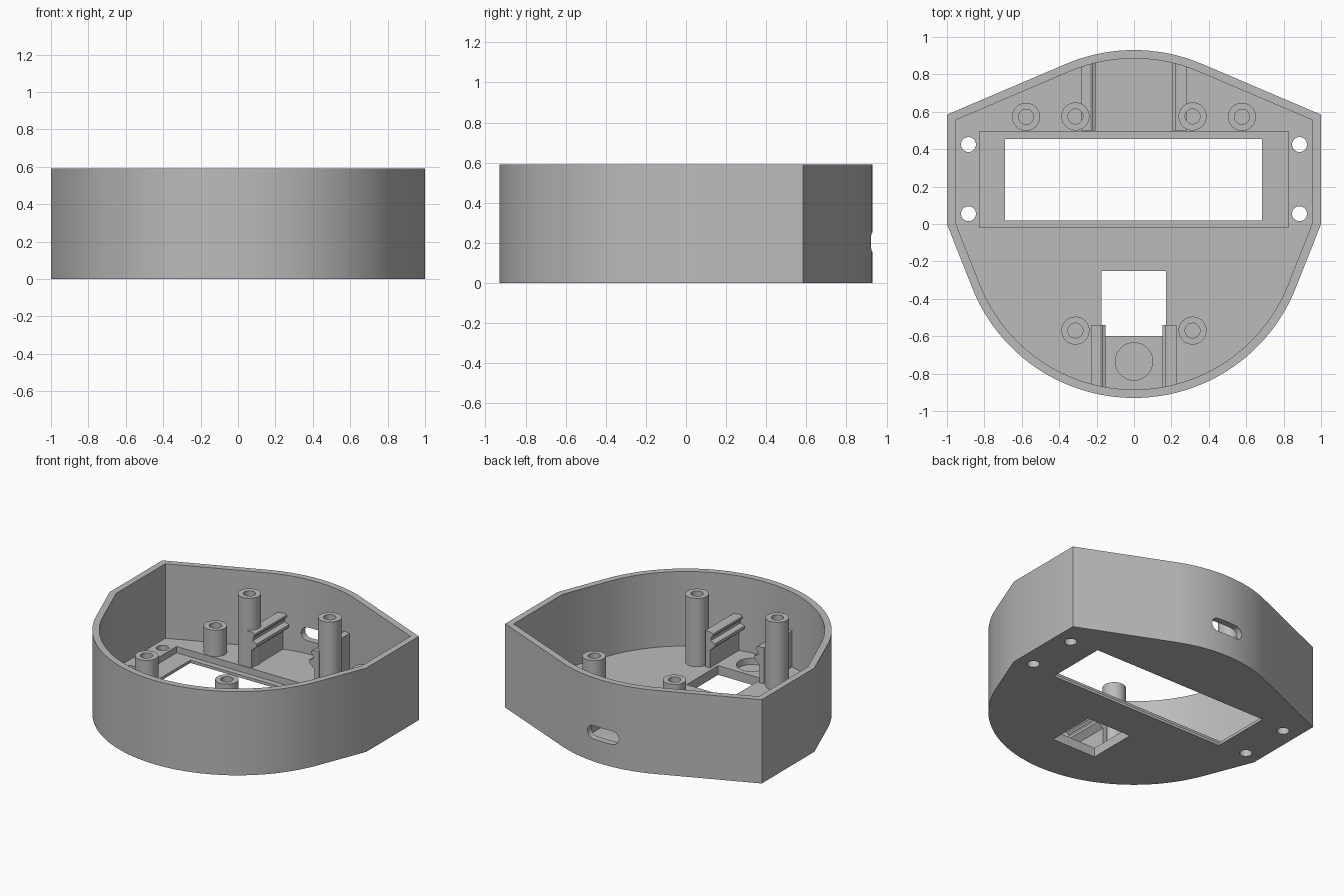
import bpy
import bmesh
from math import sin, cos, pi, radians

cube = bpy.data.objects.get("Cube")
if cube:
    bpy.data.objects.remove(cube, do_unlink=True)

grey = bpy.data.materials.new("plain grey plastic")
grey.use_nodes = True
COLOUR = (0.5, 0.5, 0.5, 1)
grey.diffuse_color = COLOUR
grey.node_tree.nodes["Principled BSDF"].inputs["Base Color"].default_value = COLOUR

HEIGHT = 0.59
FLOOR = 0.065      # floor thickness
WALL = 0.045


def prism(name, points, lo, hi, place=lambda u, v, w: (u, v, w)):
    """Extrude a closed 2D profile from lo to hi; place maps it into space."""
    bm = bmesh.new()
    a = [bm.verts.new(place(u, v, lo)) for u, v in points]
    b = [bm.verts.new(place(u, v, hi)) for u, v in points]
    bm.faces.new(a)
    bm.faces.new(b)
    for i in range(len(points)):
        j = (i + 1) % len(points)
        bm.faces.new((a[i], a[j], b[j], b[i]))
    bmesh.ops.recalc_face_normals(bm, faces=bm.faces)
    mesh = bpy.data.meshes.new(name)
    bm.to_mesh(mesh)
    bm.free()
    mesh.materials.append(grey)
    ob = bpy.data.objects.new(name, mesh)
    bpy.context.collection.objects.link(ob)
    return ob


def activate(ob):
    bpy.ops.object.select_all(action='DESELECT')
    ob.select_set(True)
    bpy.context.view_layer.objects.active = ob


def cut(ob, cutter):
    """Subtract the cutter and discard it."""
    cutter.hide_render = True
    mod = ob.modifiers.new("cut", 'BOOLEAN')
    mod.operation = 'DIFFERENCE'
    mod.solver = 'EXACT'
    mod.object = cutter
    activate(ob)
    bpy.ops.object.modifier_apply(modifier=mod.name)
    bpy.data.objects.remove(cutter, do_unlink=True)


def smooth(ob):
    activate(ob)
    bpy.ops.object.shade_smooth_by_angle(angle=radians(30))


def arc(x, y, r, start, end, n):
    return [(x + r * cos(start + (end - start) * i / n),
             y + r * sin(start + (end - start) * i / n)) for i in range(n + 1)]


def circle(x, y, r, n=32):
    return arc(x, y, r, 0, 2 * pi, n)[:-1]


def rect(x0, x1, y0, y1):
    return [(x0, y0), (x1, y0), (x1, y1), (x0, y1)]


def outline(inset):
    """Round front and back joined by tangents to straight sides."""
    r, w = 0.93 - inset, 1 - inset
    front, back = radians(-21.6), radians(66.9)
    half = arc(0, 0, r, -pi / 2, front, 24)
    half += [(w, (r - w * cos(t)) / sin(t)) for t in (front, back)]
    half += arc(0, 0, r, back, pi / 2, 10)
    return half + [(-x, y) for x, y in reversed(half[1:-1])]


# Open shell
shell = prism("shell", outline(0), 0, HEIGHT)
cut(shell, prism("cavity", outline(WALL), FLOOR, 1))

# Display window with a recessed ledge
cut(shell, prism("ledge_cut", rect(-0.825, 0.825, -0.02, 0.495), 0.02, 0.2))
cut(shell, prism("window_cut", rect(-0.69, 0.685, 0.02, 0.455), -0.1, 0.2))

# Square opening and shallow round pocket in the floor
cut(shell, prism("opening_cut", rect(-0.175, 0.17, -0.6, -0.25), -0.1, 0.2))
cut(shell, prism("pocket_cut", circle(0, -0.735, 0.1, 48), 0.02, 0.2))

# Screw holes beside the window
for x in (-0.885, 0.885):
    for y in (0.055, 0.425):
        cut(shell, prism("screw_cut", circle(x, y, 0.04), -0.1, 0.2))

# Rounded slot through the back wall
slot = arc(0.075, 0.205, 0.047, -pi / 2, pi / 2, 12)
slot += arc(-0.075, 0.205, 0.047, pi / 2, 3 * pi / 2, 12)
cut(shell, prism("slot_cut", slot, 0.8, 1.1, lambda u, v, w: (u, w, v)))
smooth(shell)

# Hollow mounting posts: tall ones front and back, short ones at the outside
posts = [(s * 0.313, y, 0.545, "tall_post") for s in (-1, 1) for y in (-0.57, 0.575)]
posts += [(s * 0.577, 0.573, 0.25, "short_post") for s in (-1, 1)]
for x, y, top, name in posts:
    post = prism(name, circle(x, y, 0.075), FLOOR - 0.02, top)
    cut(post, prism("bore", circle(x, y, 0.04), 0, 1))
    smooth(post)

# Grooved board rails: a wall with two ridges facing the centre line
RAIL = [(0.075, 0.05), (0.04, 0.05), (0.04, 0.19), (0, 0.225), (0, 0.245),
        (0.03, 0.26), (0.03, 0.28), (0.015, 0.295), (0.015, 0.31),
        (0.03, 0.32), (0.075, 0.32)]
for side, label in ((1, "left"), (-1, "right")):
    for inner, y0, y1, end in ((0.153, -0.88, -0.54, "front"), (0.205, 0.5, 0.875, "back")):
        prism(f"{end}_{label}_rail", RAIL, y0, y1,
              lambda u, v, w: (side * (inner + u), w, v))
